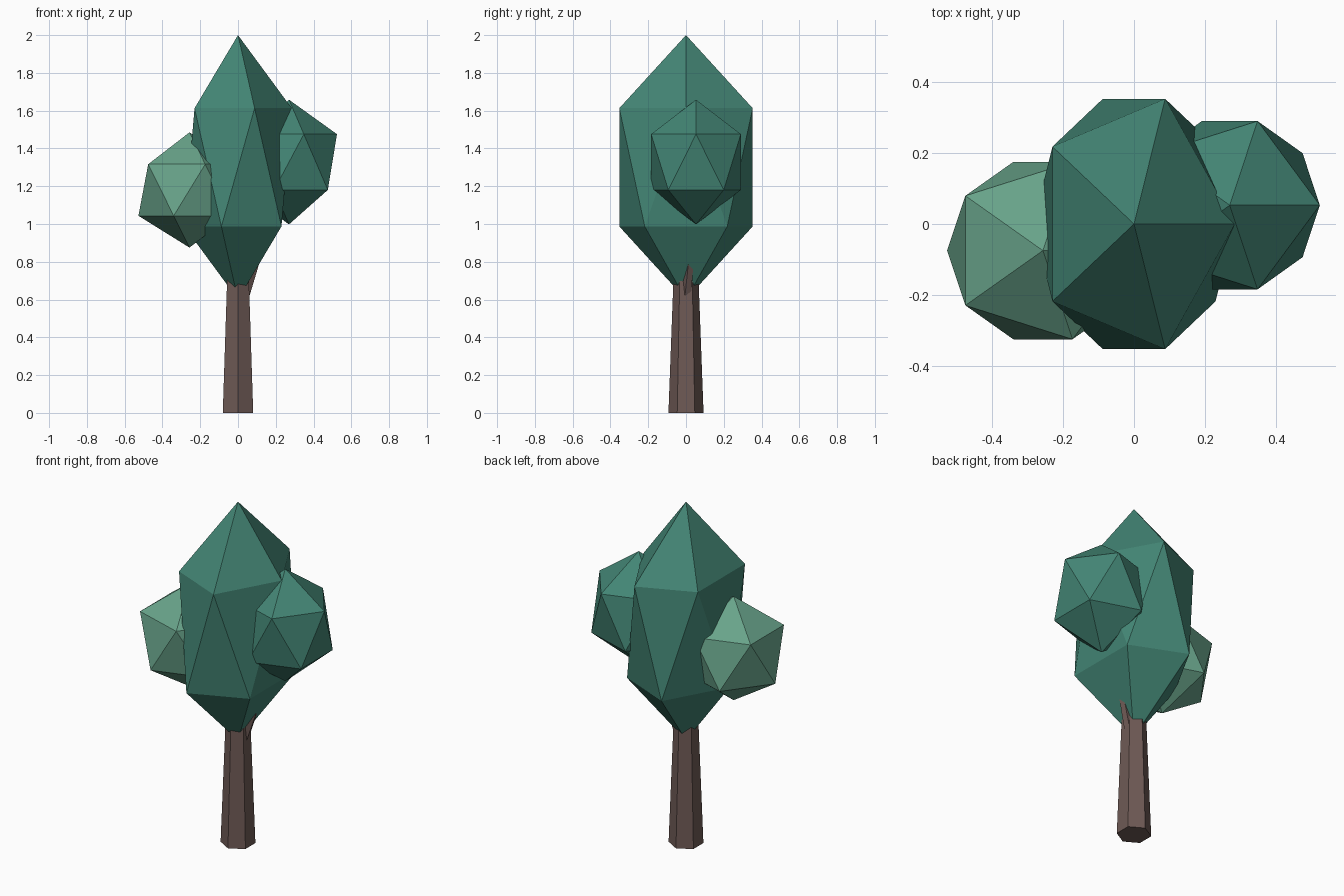
import bpy
from mathutils import Vector

if "Cube" in bpy.data.objects:
    bpy.data.objects.remove(bpy.data.objects["Cube"])


def material(name, rgb):
    m = bpy.data.materials.new(name)
    m.diffuse_color = (*rgb, 1)
    m.use_nodes = True
    m.node_tree.nodes["Principled BSDF"].inputs["Base Color"].default_value = m.diffuse_color
    return m


bark = material("bark", (0.156, 0.102, 0.091))
green = material("leaf_green", (0.056, 0.235, 0.176))
pale = material("leaf_pale", (0.138, 0.366, 0.254))


def foliage(name, center, scale, mat):
    bpy.ops.mesh.primitive_ico_sphere_add(subdivisions=1, radius=1, location=center)
    o = bpy.context.object
    o.name = name
    o.scale = scale
    o.data.materials.append(mat)


def limb(name, start, end, r1, r2, sides):
    a, b = Vector(start), Vector(end)
    bpy.ops.mesh.primitive_cone_add(vertices=sides, radius1=r1, radius2=r2,
                                    depth=(b - a).length, location=(a + b) / 2)
    o = bpy.context.object
    o.name = name
    if (b - a).xy.length > 0:
        o.rotation_euler = (b - a).to_track_quat('Z', 'Y').to_euler()
    o.data.materials.append(mat_bark)


mat_bark = bark

# six-sided tapered trunk and the small branch mostly hidden in the crown
limb("trunk", (0, 0, 0), (0, 0, 0.8), 0.093, 0.063, 6)
limb("branch", (0.02, 0, 0.58), (0.19, 0.05, 1.1), 0.03, 0.015, 5)

# faceted crown and two side clumps
foliage("crown", (0, 0, 1.3), (0.318, 0.415, 0.7), green)
foliage("right_clump", (0.27, 0.053, 1.328), (0.284, 0.279, 0.33), green)
foliage("left_clump", (-0.257, -0.075, 1.18), (0.302, 0.294, 0.305), pale)
